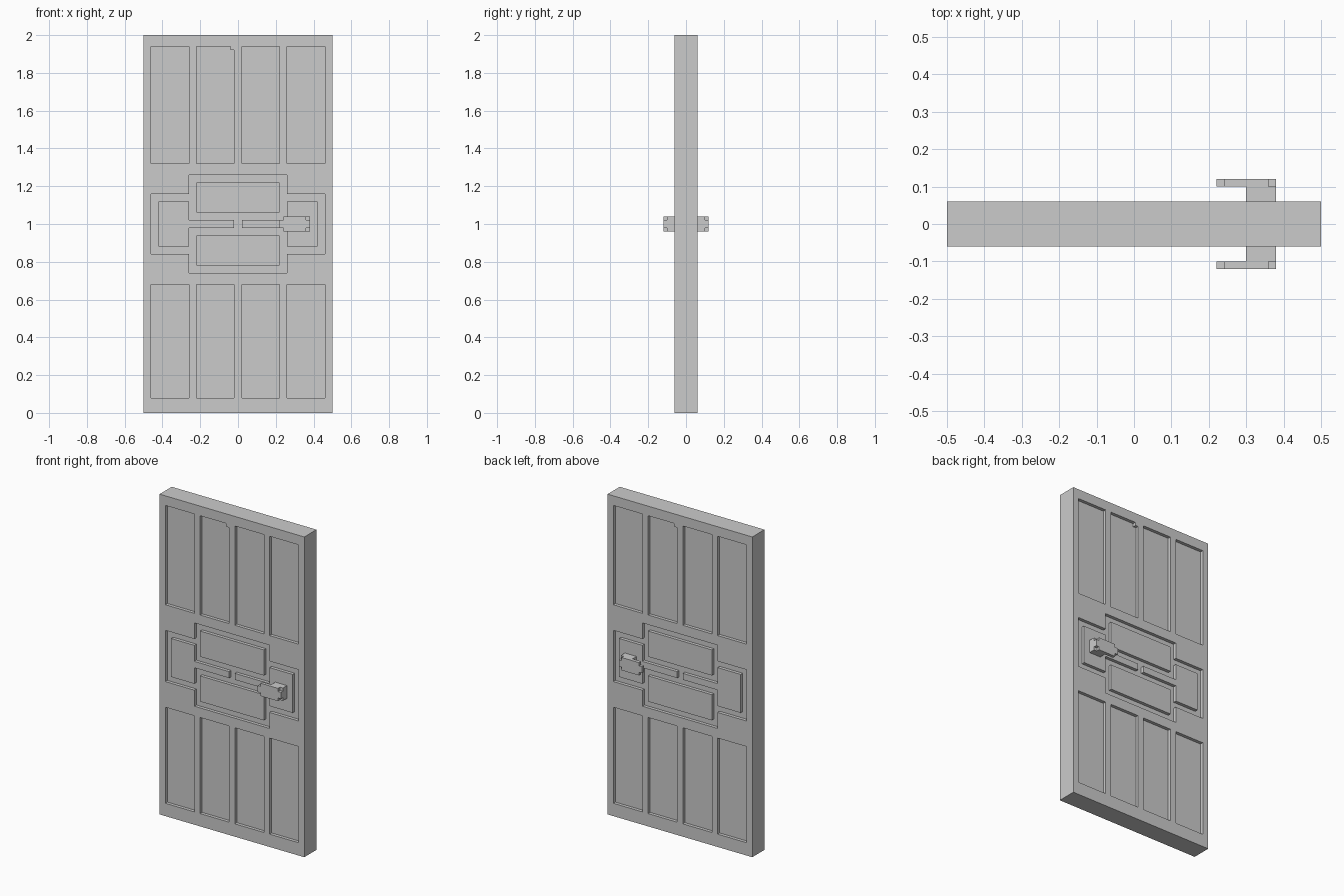
import bpy, bmesh

if "Cube" in bpy.data.objects:
    bpy.data.objects.remove(bpy.data.objects["Cube"])

FACE, FLOOR = 0.06, 0.04   # half thickness of the door, depth of the recess floor


def add_prism(bm, profile, y0, y1):
    """Extrude an x/z outline from y0 to y1."""
    face = bm.faces.new([bm.verts.new((x, y0, z)) for x, z in profile])
    ext = bmesh.ops.extrude_face_region(bm, geom=[face])
    verts = [g for g in ext["geom"] if isinstance(g, bmesh.types.BMVert)]
    bmesh.ops.translate(bm, verts=verts, vec=(0, y1 - y0, 0))


def make(name, parts):
    """Object from a list of (profile, y0, y1) prisms."""
    bm = bmesh.new()
    for profile, y0, y1 in parts:
        add_prism(bm, profile, y0, y1)
    bmesh.ops.recalc_face_normals(bm, faces=bm.faces)
    mesh = bpy.data.meshes.new(name)
    bm.to_mesh(mesh)
    bm.free()
    ob = bpy.data.objects.new(name, mesh)
    bpy.context.collection.objects.link(ob)
    return ob


def rect(x0, x1, z0, z1):
    return [(x0, z0), (x1, z0), (x1, z1), (x0, z1)]


def flip(profile):
    return [(-x, z) for x, z in profile]


# Outlines: tall panels above and below, cross-shaped recess in the middle
recesses = []
for z0, z1 in ((1.32, 1.94), (0.08, 0.68)):
    for x0, x1 in ((0.02, 0.22), (0.26, 0.46)):
        p = rect(x0, x1, z0, z1)
        recesses += [p, flip(p)]
recesses.append([(-0.26, 0.74), (0.26, 0.74), (0.26, 0.84), (0.46, 0.84),
                 (0.46, 1.16), (0.26, 1.16), (0.26, 1.26), (-0.26, 1.26),
                 (-0.26, 1.16), (-0.46, 1.16), (-0.46, 0.84), (-0.26, 0.84)])

# Raised islands in the middle recess: two wide panels, two side tees
tee = [(0.02, 0.98), (0.26, 0.98), (0.26, 0.88), (0.42, 0.88),
       (0.42, 1.12), (0.26, 1.12), (0.26, 1.02), (0.02, 1.02)]
islands = [rect(-0.22, 0.22, 1.06, 1.22), rect(-0.22, 0.22, 0.78, 0.94),
           tee, flip(tee)]

# Handle: square stem and flat lever with narrowed ends
stem = rect(0.30, 0.38, 0.96, 1.04)
lever = [(0.22, 0.98), (0.24, 0.98), (0.24, 0.96), (0.36, 0.96),
         (0.36, 0.98), (0.38, 0.98), (0.38, 1.02), (0.36, 1.02),
         (0.36, 1.04), (0.24, 1.04), (0.24, 1.02), (0.22, 1.02)]

# Door slab with recesses cut into both faces
door = make("door_slab", [(rect(-0.5, 0.5, 0, 2), -FACE, FACE)])
cutter = make("recess_cutter", [(p, s * FLOOR, s * 0.1)
                                for p in recesses for s in (-1, 1)])
cutter.hide_render = True
mod = door.modifiers.new("recesses", "BOOLEAN")
mod.operation = "DIFFERENCE"
mod.solver = "EXACT"
mod.object = cutter
bpy.context.view_layer.objects.active = door
bpy.ops.object.modifier_apply(modifier=mod.name)
bpy.data.objects.remove(cutter, do_unlink=True)

# Parts repeated on front and back
for side, s in (("front", -1), ("back", 1)):
    make(side + "_raised_panels", [(p, s * FLOOR, s * FACE) for p in islands])
    make(side + "_handle_stem", [(stem, s * FACE, s * 0.10)])
    make(side + "_handle_lever", [(lever, s * 0.10, s * 0.12)])
    corner = rect(0.02, 0.04, 1.92, 1.94)
    make(side + "_corner_block",
         [(corner if s > 0 else flip(corner), s * FLOOR, s * FACE)])
